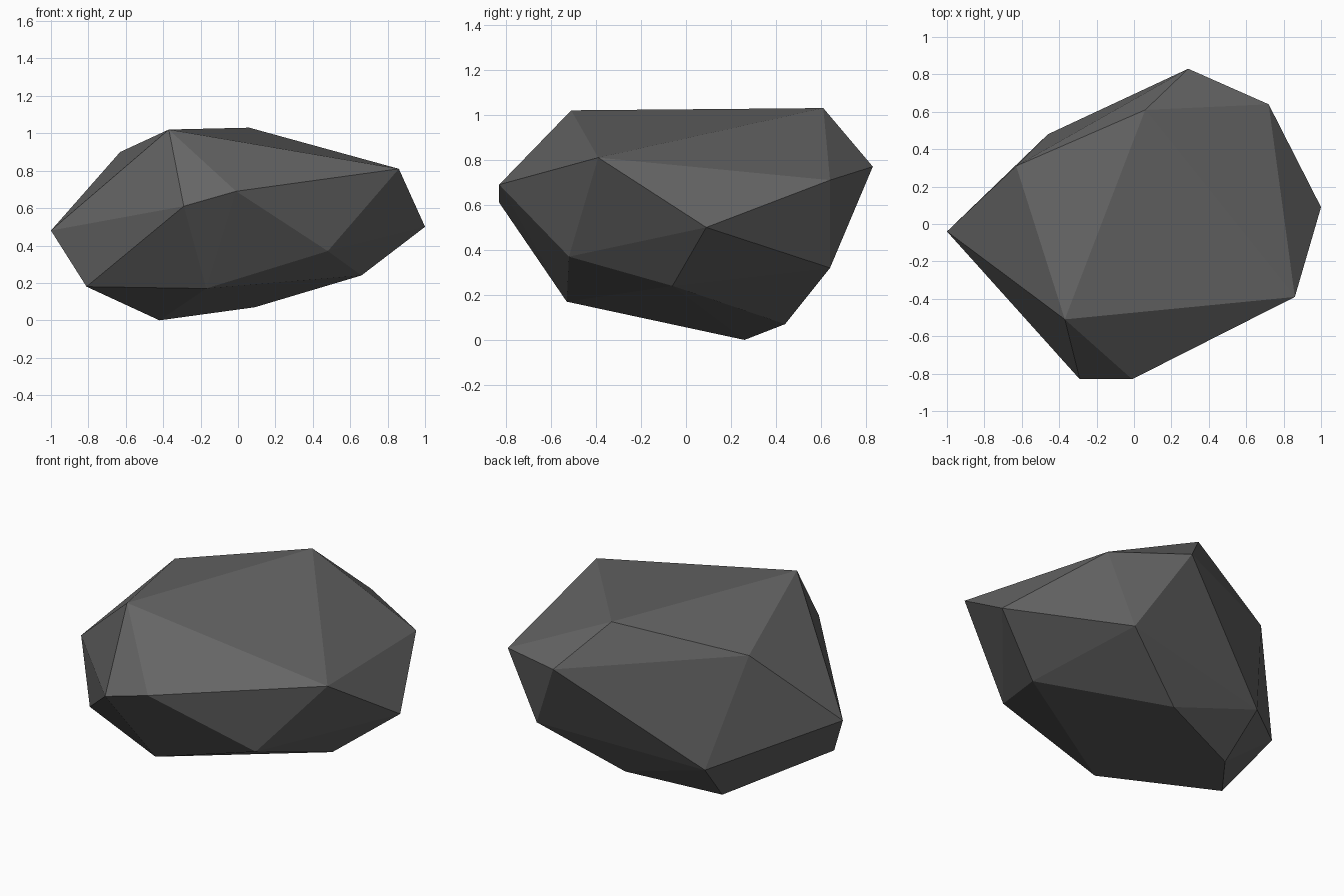
import bpy
import bmesh

# Remove the default cube
cube = bpy.data.objects.get("Cube")
if cube:
    bpy.data.objects.remove(cube, do_unlink=True)

# Dark grey stone
stone = bpy.data.materials.new("dark grey stone")
stone.use_nodes = True
grey = (0.13, 0.13, 0.13, 1)
stone.diffuse_color = grey
bsdf = next(n for n in stone.node_tree.nodes if n.type == "BSDF_PRINCIPLED")
bsdf.inputs["Base Color"].default_value = grey
bsdf.inputs["Roughness"].default_value = 0.9

# Corners of the boulder, grouped from the crown down to the underside
crown = [(-.37, -.51, 1.02), (.06, .61, 1.03), (-.63, .31, .9), (.86, -.39, .81)]
shoulder = [(.29, .83, .77), (.72, .64, .71), (-.01, -.83, .69), (-.29, -.83, .61)]
waist = [(1, .09, .5), (-1, -.04, .48), (.48, -.52, .37), (.53, .64, .32)]
underside = [(.66, -.06, .24), (-.46, .48, .24), (-.81, -.23, .18),
             (-.17, -.53, .17), (.09, .44, .07), (-.42, .26, 0)]

# Wrap the corners in flat facets
bm = bmesh.new()
for corner in crown + shoulder + waist + underside:
    bm.verts.new(corner)
bmesh.ops.convex_hull(bm, input=bm.verts)
loose = [v for v in bm.verts if not v.link_faces]
bmesh.ops.delete(bm, geom=loose, context="VERTS")
bmesh.ops.recalc_face_normals(bm, faces=bm.faces)
for face in bm.faces:
    face.smooth = False

mesh = bpy.data.meshes.new("boulder")
bm.to_mesh(mesh)
bm.free()
mesh.materials.append(stone)
boulder = bpy.data.objects.new("boulder", mesh)
bpy.context.collection.objects.link(boulder)
